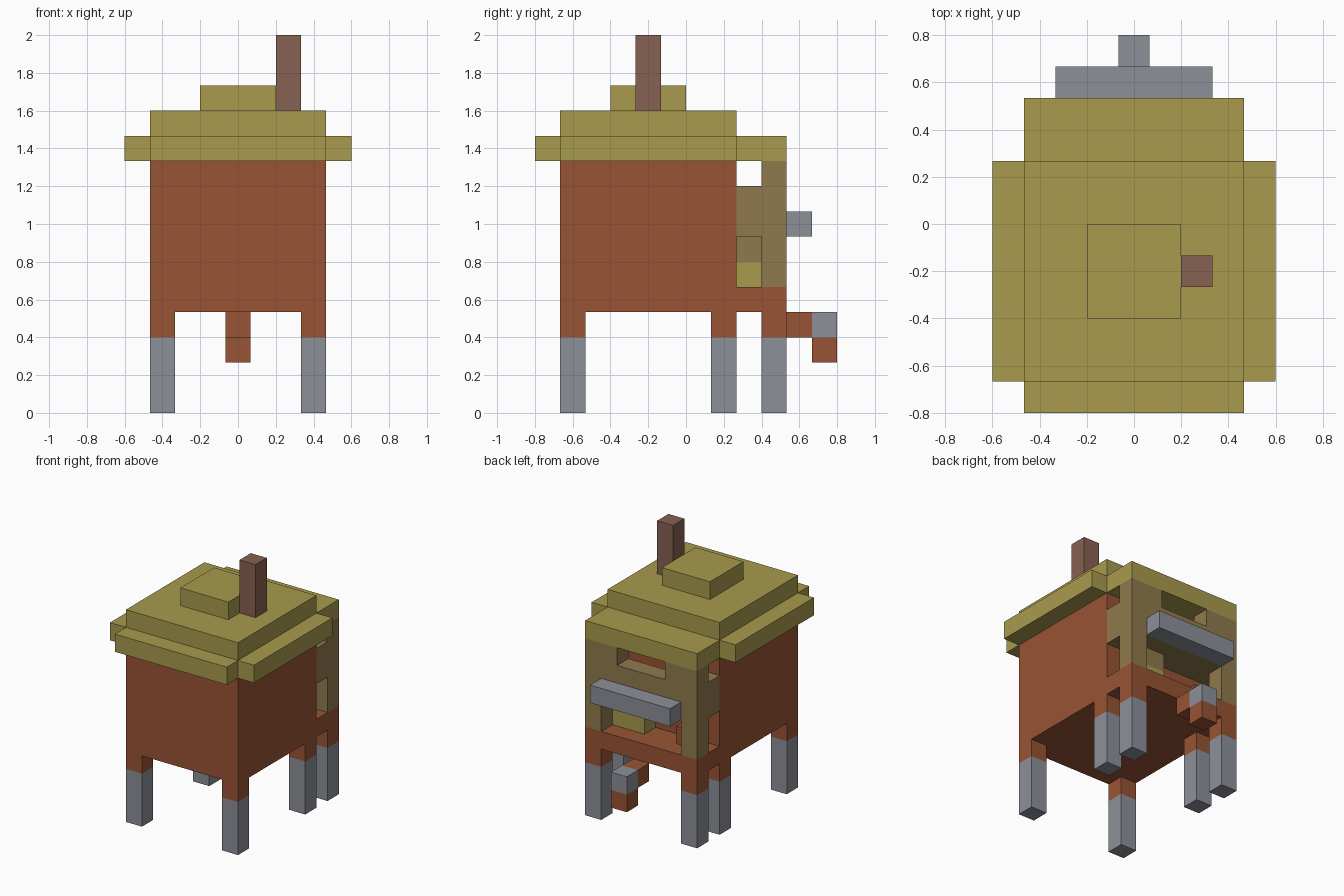
import bpy, bmesh

U = 2 / 15  # one block of the grid

cube = bpy.data.objects.get("Cube")
if cube:
    bpy.data.objects.remove(cube, do_unlink=True)


def material(name, hex_code):
    def linear(i):
        c = int(hex_code[i:i + 2], 16) / 255
        return c / 12.92 if c <= 0.04045 else ((c + 0.055) / 1.055) ** 2.4
    col = (linear(0), linear(2), linear(4), 1)
    m = bpy.data.materials.new(name)
    m.use_nodes = True
    m.diffuse_color = col
    m.node_tree.nodes["Principled BSDF"].inputs["Base Color"].default_value = col
    return m


CLAY = material("red brown wood", "985434")
THATCH = material("olive thatch", "A99A4D")
TAN = material("tan wood", "907A4D")
STONE = material("grey stone", "8C9099")
BRICK = material("chimney brick", "876152")


def prism(name, outline, z0, z1, mat):
    """Extrude a flat outline, in blocks, from z0 to z1."""
    bm = bmesh.new()
    base = bm.faces.new([bm.verts.new((x * U, y * U, z0 * U)) for x, y in outline])
    top = bmesh.ops.extrude_face_region(bm, geom=[base])["geom"]
    verts = [g for g in top if isinstance(g, bmesh.types.BMVert)]
    bmesh.ops.translate(bm, verts=verts, vec=(0, 0, (z1 - z0) * U))
    bmesh.ops.recalc_face_normals(bm, faces=bm.faces)
    mesh = bpy.data.meshes.new(name)
    bm.to_mesh(mesh)
    bm.free()
    mesh.materials.append(mat)
    ob = bpy.data.objects.new(name, mesh)
    bpy.context.collection.objects.link(ob)
    return ob


def box(name, x, y, z, mat):
    (x0, x1), (y0, y1) = x, y
    return prism(name, [(x0, y0), (x1, y0), (x1, y1), (x0, y1)], *z, mat)


def pair(name, x, y, z, mat):
    """The same box on the left (+x) and right (-x) sides."""
    box("left_" + name, x, y, z, mat)
    box("right_" + name, (-x[1], -x[0]), y, z, mat)


WIDE = (-3.5, 3.5)
EDGE = (2.5, 3.5)

# Hut body and porch floor
box("hut_body", WIDE, (-5, 2), (4, 10), CLAY)
box("porch_floor", WIDE, (2, 4), (4, 5), CLAY)

# Stilts with stone feet
for label, y in (("front", -5), ("middle", 1), ("back", 3)):
    pair(label + "_leg_top", EDGE, (y, y + 1), (3, 4), CLAY)
    pair(label + "_leg_foot", EDGE, (y, y + 1), (0, 3), STONE)

# Stepped roof with a cross-shaped eave
eave = [(-3.5, -6), (3.5, -6), (3.5, -5), (4.5, -5), (4.5, 2), (3.5, 2),
        (3.5, 4), (-3.5, 4), (-3.5, 2), (-4.5, 2), (-4.5, -5), (-3.5, -5)]
prism("roof_eave", eave, 10, 11, THATCH)
box("roof_middle", WIDE, (-5, 2), (11, 12), THATCH)
box("roof_cap", (-1.5, 1.5), (-3, 0), (12, 13), THATCH)
box("chimney", (1.5, 2.5), (-2, -1), (12, 15), BRICK)

# Porch frame: posts, upper shelf with rail, corner braces
pair("porch_post", EDGE, (3, 4), (5, 10), TAN)
pair("porch_side_panel", EDGE, (2, 3), (7, 9), TAN)
pair("porch_corner_brace", (1.5, 2.5), (3, 4), (9, 10), TAN)
box("porch_shelf", (-2.5, 2.5), (2, 4), (7, 8), TAN)
box("porch_rail", (-2.5, 2.5), (3, 4), (8, 9), TAN)
box("stone_counter", (-2.5, 2.5), (4, 5), (7, 8), STONE)

# Goods stored on the porch
box("straw_bale", (0.5, 2.5), (2, 3), (5, 6), THATCH)
box("storage_crate", (0.5, 2.5), (2, 3), (6, 7), TAN)
box("porch_stool", (-2.5, -1.5), (2, 3), (5, 6), CLAY)

# Steps behind the porch
box("upper_step", (-0.5, 0.5), (4, 5), (3, 4), CLAY)
box("lower_step", (-0.5, 0.5), (5, 6), (2, 3), CLAY)
box("step_stone", (-0.5, 0.5), (5, 6), (3, 4), STONE)
